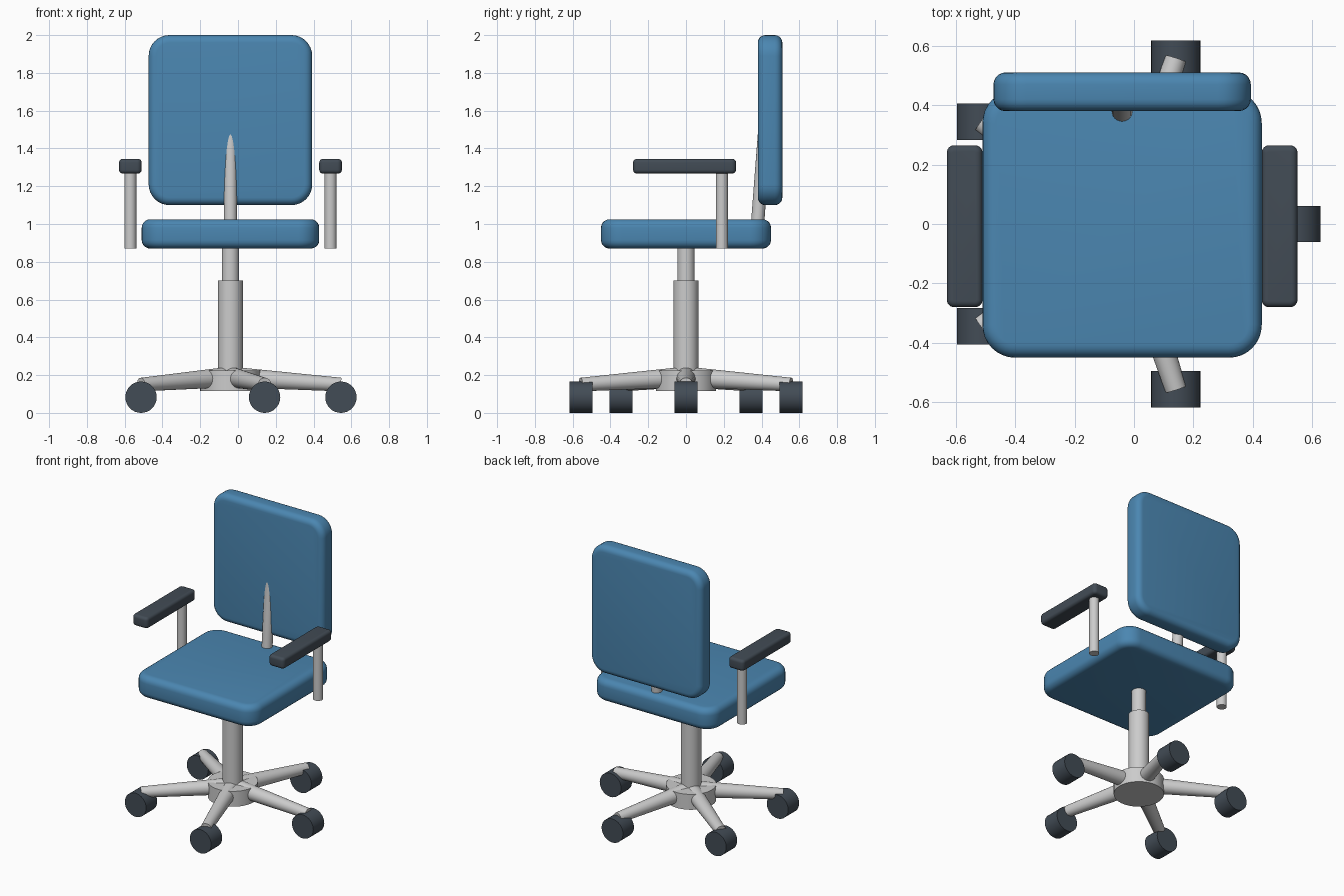
import bpy, bmesh, math
from mathutils import Vector

if "Cube" in bpy.data.objects:
    bpy.data.objects.remove(bpy.data.objects["Cube"])

CX = -0.04  # chair axis in x


def material(name, rgb):
    m = bpy.data.materials.new(name)
    m.diffuse_color = (*rgb, 1)
    m.use_nodes = True
    m.node_tree.nodes["Principled BSDF"].inputs["Base Color"].default_value = m.diffuse_color
    return m


BLUE = material("blue_fabric", (0.07, 0.24, 0.44))
DARK = material("dark_plastic", (0.055, 0.072, 0.092))


def finish(name, bm, mat=None):
    mesh = bpy.data.meshes.new(name)
    bm.to_mesh(mesh)
    bm.free()
    ob = bpy.data.objects.new(name, mesh)
    bpy.context.collection.objects.link(ob)
    if mat:
        mesh.materials.append(mat)
    bpy.ops.object.select_all(action='DESELECT')
    ob.select_set(True)
    bpy.context.view_layer.objects.active = ob
    bpy.ops.object.shade_smooth_by_angle(angle=math.radians(35))
    return ob


def rod(name, a, b, r1, r2=None, mat=None, sides=32):
    """Cylinder or cone from point a to point b."""
    a, b = Vector(a), Vector(b)
    d = b - a
    bm = bmesh.new()
    bmesh.ops.create_cone(bm, cap_ends=True, segments=sides, radius1=r1,
                          radius2=r1 if r2 is None else r2, depth=d.length)
    bmesh.ops.rotate(bm, verts=bm.verts, matrix=d.to_track_quat('Z', 'Y').to_matrix())
    bmesh.ops.translate(bm, verts=bm.verts, vec=(a + b) / 2)
    return finish(name, bm, mat)


def cushion(name, lo, hi, axis, corner, edge, mat):
    """Box with large corners around one axis and softly rounded rims."""
    lo, hi = Vector(lo), Vector(hi)
    bm = bmesh.new()
    bmesh.ops.create_cube(bm, size=1)
    bmesh.ops.scale(bm, verts=bm.verts, vec=hi - lo)
    bmesh.ops.translate(bm, verts=bm.verts, vec=(lo + hi) / 2)
    long_edges = [e for e in bm.edges
                  if abs((e.verts[0].co - e.verts[1].co).normalized()[axis]) > 0.9]
    bmesh.ops.bevel(bm, geom=long_edges, offset=corner, segments=8,
                    profile=0.5, affect='EDGES')
    bm.normal_update()
    rims = [e for e in bm.edges if e.calc_face_angle(0) > math.radians(60)]
    bmesh.ops.bevel(bm, geom=rims, offset=edge, segments=5,
                    profile=0.5, affect='EDGES')
    return finish(name, bm, mat)


# Seat and backrest
cushion("seat", (CX - 0.47, -0.45, 0.87), (CX + 0.47, 0.45, 1.025), 2, 0.11, 0.045, BLUE)
cushion("backrest", (CX - 0.433, 0.38, 1.10), (CX + 0.433, 0.51, 2.0), 1, 0.11, 0.04, BLUE)
rod("back_post", (CX, 0.371, 0.9), (CX, 0.417, 1.5), 0.035)

# Armrests
for side, label in ((-1, "left"), (1, "right")):
    x = CX + side * 0.53
    rod(f"arm_post_{label}", (x, 0.19, 0.87), (x, 0.19, 1.30), 0.032)
    cushion(f"arm_pad_{label}", (x - 0.06, -0.28, 1.267), (x + 0.06, 0.265, 1.345),
            2, 0.025, 0.02, DARK)

# Column and hub
rod("column_lower", (CX, 0, 0.13), (CX, 0, 0.70), 0.066)
rod("column_upper", (CX, 0, 0.68), (CX, 0, 0.90), 0.046)
rod("hub", (CX, 0, 0.117), (CX, 0, 0.225), 0.16, sides=48)

# Five star legs with casters
for i in range(5):
    a = math.tau * i / 5
    c, s = math.cos(a), math.sin(a)
    rod(f"leg_{i + 1}", (CX + 0.05 * c, 0.05 * s, 0.187),
        (CX + 0.585 * c, 0.585 * s, 0.15), 0.053, 0.036)
    wx, wy = CX + 0.585 * c, 0.585 * s
    rod(f"caster_{i + 1}", (wx, wy - 0.061, 0.083), (wx, wy + 0.061, 0.083), 0.083, mat=DARK)
